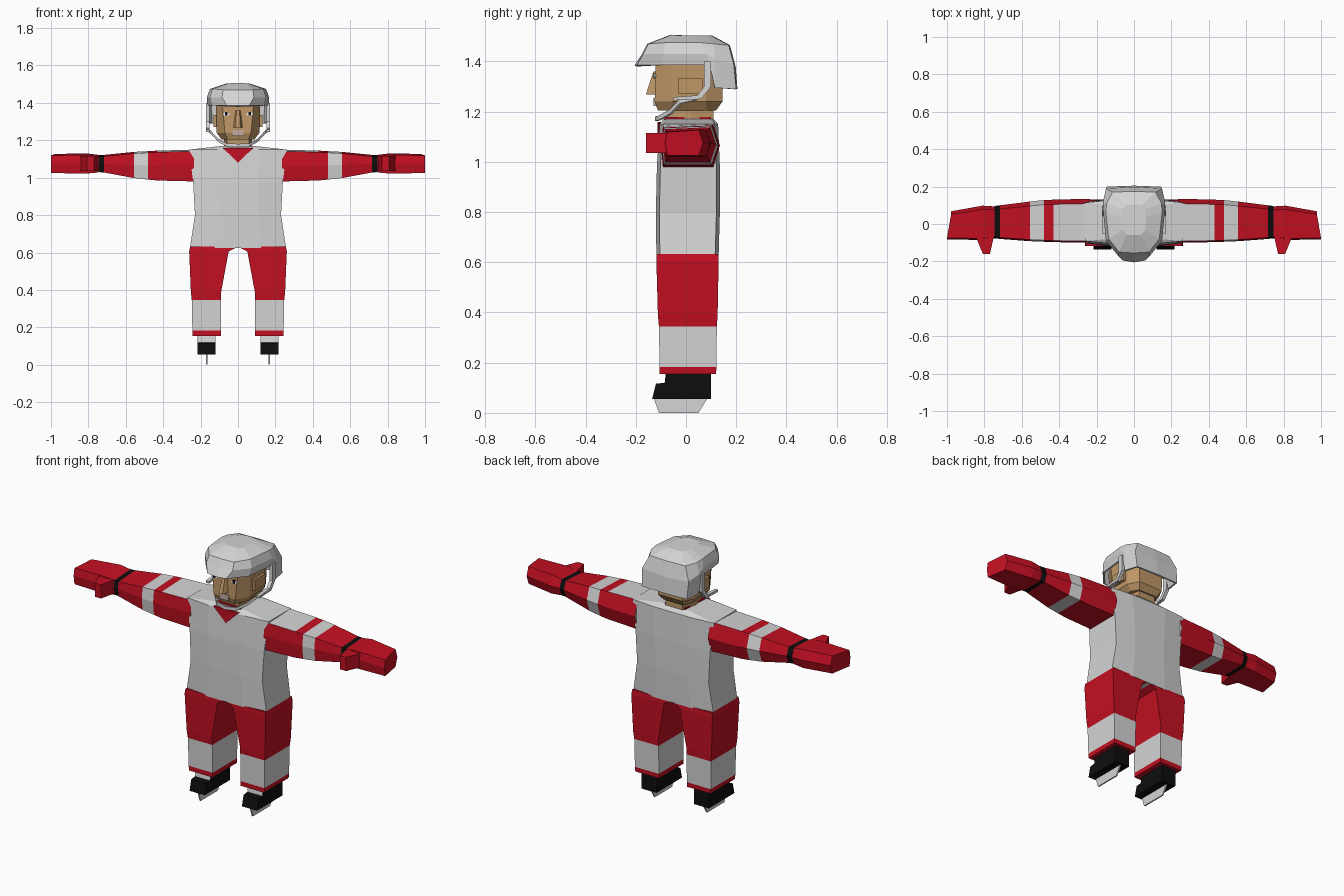
import bpy, bmesh
from mathutils import Vector


def material(name, rgb):
    m = bpy.data.materials.new(name)
    m.diffuse_color = (*rgb, 1)
    return m


WHITE = material("white", (0.66, 0.66, 0.66))
RED = material("red", (0.55, 0.005, 0.016))
BLACK = material("black", (0.004, 0.004, 0.004))
SKIN = material("skin", (0.52, 0.31, 0.135))
LIP = material("pale lip", (0.55, 0.42, 0.37))
EYE = material("eye white", (0.85, 0.85, 0.85))


def loft(name, rings, mats, rule=None, mirror=False, caps=(True, True)):
    """Skin a list of closed rings; rule(segment, column) gives the material index."""
    bm = bmesh.new()
    vs = [[bm.verts.new(p) for p in r] for r in rings]
    n = len(vs[0])
    for s in range(len(vs) - 1):
        for k in range(n):
            j = (k + 1) % n
            f = bm.faces.new((vs[s][k], vs[s][j], vs[s + 1][j], vs[s + 1][k]))
            f.material_index = rule(s, k) if rule else 0
    if caps[0]:
        bm.faces.new(vs[0]).material_index = rule(0, 0) if rule else 0
    if caps[1]:
        bm.faces.new(vs[-1]).material_index = rule(len(vs) - 2, 0) if rule else 0
    bmesh.ops.recalc_face_normals(bm, faces=bm.faces)
    me = bpy.data.meshes.new(name)
    bm.to_mesh(me)
    bm.free()
    for m in mats:
        me.materials.append(m)
    ob = bpy.data.objects.new(name, me)
    bpy.context.collection.objects.link(ob)
    if mirror:
        mod = ob.modifiers.new("mirror", 'MIRROR')
        mod.use_mirror_merge = False
    return ob


def prism(name, pts, axis, a, b, mats, rule=None, mirror=False):
    """Extrude a 2D profile along x, y or z from a to b."""
    def at(p, t):
        q = list(p)
        q.insert('xyz'.index(axis), t)
        return Vector(q)
    return loft(name, [[at(p, a) for p in pts], [at(p, b) for p in pts]], mats, rule, mirror)


def rect(u0, u1, v0, v1):
    return [(u0, v0), (u1, v0), (u1, v1), (u0, v1)]


def sym(half):
    """Complete a half outline that starts and ends on x = 0."""
    return half + [(-p[0], *p[1:]) for p in half[-2:0:-1]]


# jersey body
rings = []
for z, hw, yf, yb in [(0.625, 0.257, -0.118, 0.13), (0.80, 0.230, -0.12, 0.135),
                      (0.98, 0.24, -0.116, 0.135), (1.15, 0.262, -0.105, 0.128),
                      (1.17, 0.085, -0.09, 0.11)]:
    rings.append(sym([(0, yf, z), (hw * 0.45, yf, z), (hw, yf + 0.014, z),
                      (hw, yb - 0.014, z), (hw * 0.45, yb, z), (0, yb, z)]))
loft("jersey_body", rings, [WHITE])

# red collar and its V at the front
prism("collar", [(-0.075, -0.085), (0.075, -0.085), (0.065, 0.10), (-0.065, 0.10)], 'z', 1.15, 1.178, [RED])
prism("collar_v", [(-0.08, 1.158), (0.08, 1.158), (0, 1.08)], 'y', -0.113, -0.10, [RED])


# sleeves with stripes
def arm_ring(x, yf, yb, zb, zt, slant=0.0):
    zm, d = (zb + zt) / 2, (yb - yf) * 0.11
    return [(x, yf + 0.008, zt - 0.008), (x - slant, yb - d, zt), (x - slant, yb, zm),
            (x - slant, yb - d, zb), (x, yf + 0.008, zb), (x, yf, zm)]


loft("sleeve", [arm_ring(*r) for r in [
    (0.235, -0.10, 0.135, 0.98, 1.15), (0.43, -0.097, 0.13, 0.985, 1.145),
    (0.48, -0.095, 0.128, 0.99, 1.142), (0.555, -0.092, 0.12, 0.998, 1.138),
    (0.717, -0.08, 0.10, 1.028, 1.122), (0.747, -0.076, 0.096, 1.03, 1.122)]],
    [WHITE, RED, BLACK],
    lambda s, k: (0 if k == 0 else 1) if s == 0 else (1, 1, 0, 1, 2)[s], mirror=True)

# gloves and thumbs
loft("glove", [arm_ring(0.745, -0.076, 0.094, 1.028, 1.122), arm_ring(0.81, -0.085, 0.098, 1.022, 1.13),
               arm_ring(1.0, -0.083, 0.068, 1.025, 1.127, 0.022)], [RED], mirror=True)
prism("glove_thumb", [(0.75, -0.07), (0.77, -0.16), (0.808, -0.16), (0.845, -0.07)], 'z',
      1.035, 1.115, [RED], mirror=True)

# trouser legs and socks, coloured by height
legs = [(0.0, 0.256, -0.117, 0.128, 0.632), (0.05, 0.261, -0.118, 0.13, 0.605),
        (0.09, 0.252, -0.112, 0.126, 0.39), (0.09, 0.247, -0.108, 0.123, 0.345),
        (0.09, 0.244, -0.105, 0.121, 0.182), (0.09, 0.242, -0.105, 0.12, 0.155)]
loft("trouser_leg", [[(x, y, z) for x, y in rect(x0, x1, y0, y1)][:1] +
                     [(x1, y0, z), (x1, y1, z), (x0, y1, z)] for x0, x1, y0, y1, z in legs],
     [RED, WHITE], lambda s, k: 1 if s == 3 else 0, mirror=True)

# skate boots: the tongue face at the front of the ankle is white
boot = [(-0.135, 0.055), (0.1, 0.055), (0.1, 0.16), (-0.08, 0.16), (-0.085, 0.12), (-0.12, 0.116)]
skate = prism("skate_boot", boot, 'x', 0.12, 0.217, [BLACK, WHITE], mirror=True)
for f in skate.data.polygons:
    if f.normal.y < -0.7 and f.center.z > 0.12:
        f.material_index = 1
prism("skate_blade", [(-0.128, 0.058), (-0.108, 0.0), (0.05, 0.0), (0.085, 0.058)], 'x',
      0.164, 0.172, [WHITE], mirror=True)

# head and neck
rings = []
for z, fx, hw, yf, yb in [(1.205, 0.055, 0.088, -0.112, 0.12), (1.24, 0.07, 0.114, -0.125, 0.145),
                          (1.41, 0.085, 0.118, -0.12, 0.145)]:
    rings.append(sym([(0, yf, z), (fx, yf, z), (hw, -0.055, z), (hw, 0.08, z),
                      (hw * 0.7, yb, z), (0, yb, z)]))
loft("head", rings, [SKIN])
prism("neck", [(-0.06, -0.075), (0.06, -0.075), (0.075, 0.02), (0.055, 0.11), (-0.055, 0.11), (-0.075, 0.02)],
      'z', 1.15, 1.215, [SKIN])
loft("nose", [[(-0.028, -0.115, 1.268), (-0.012, -0.16, 1.268), (0.012, -0.16, 1.268), (0.028, -0.115, 1.268)],
              [(-0.016, -0.115, 1.36), (-0.008, -0.13, 1.36), (0.008, -0.13, 1.36), (0.016, -0.115, 1.36)]],
     [SKIN])
prism("ear", rect(-0.03, 0.065, 1.27, 1.335), 'x', 0.11, 0.13, [SKIN], mirror=True)

# painted face details
prism("eye", [(0.042, 1.338), (0.055, 1.33), (0.075, 1.33), (0.084, 1.34), (0.072, 1.35), (0.055, 1.35)],
      'y', -0.1265, -0.119, [EYE], mirror=True)
prism("pupil", rect(0.056, 0.07, 1.332, 1.352), 'y', -0.1285, -0.121, [BLACK], mirror=True)
prism("mouth", rect(-0.03, 0.03, 1.222, 1.255), 'y', -0.1285, -0.12, [LIP])

# helmet shell, lower at the back
rim = [(0, -0.205, 1.385), (0.06, -0.195, 1.385), (0.14, -0.10, 1.385), (0.163, 0.095, 1.385),
       (0.163, 0.115, 1.295), (0.145, 0.20, 1.29), (0, 0.205, 1.29)]
waist = [(0, -0.175, 1.43), (0.085, -0.17, 1.43), (0.15, -0.09, 1.43), (0.166, 0.08, 1.43),
         (0.166, 0.115, 1.41), (0.15, 0.19, 1.39), (0, 0.198, 1.38)]
brow = [(0, -0.155, 1.47), (0.08, -0.15, 1.47), (0.135, -0.08, 1.475), (0.15, 0.06, 1.475),
        (0.147, 0.11, 1.47), (0.115, 0.17, 1.465), (0, 0.175, 1.465)]
crown = [(0, -0.06, 1.507), (0.04, -0.06, 1.505), (0.06, -0.03, 1.503), (0.065, 0.04, 1.503),
         (0.06, 0.08, 1.503), (0.04, 0.10, 1.503), (0, 0.105, 1.503)]
shell = loft("helmet", [sym(r) for r in (rim, waist, brow, crown)], [WHITE], caps=(False, True))
mod = shell.modifiers.new("thickness", 'SOLIDIFY')
mod.thickness = 0.012
mod.offset = -1

# ear guards and chin strap
prism("ear_guard", [(0.10, 1.40), (0.10, 1.30), (0.06, 1.25), (-0.05, 1.245), (-0.05, 1.258),
                    (0.045, 1.265), (0.072, 1.30), (0.072, 1.40)], 'x', 0.152, 0.172, [WHITE], mirror=True)
path = sym([(0, -0.118, 1.172), (0.06, -0.105, 1.175), (0.105, -0.06, 1.20), (0.145, -0.02, 1.242),
            (0.16, 0.04, 1.255), (0, 0, 0)])
path = path[6:] + path[:5]  # left end, round the chin, right end
loft("chin_strap", [[(x, y - 0.005, z - 0.009), (x, y + 0.005, z - 0.009),
                     (x, y + 0.005, z + 0.009), (x, y - 0.005, z + 0.009)] for x, y, z in path], [WHITE])
